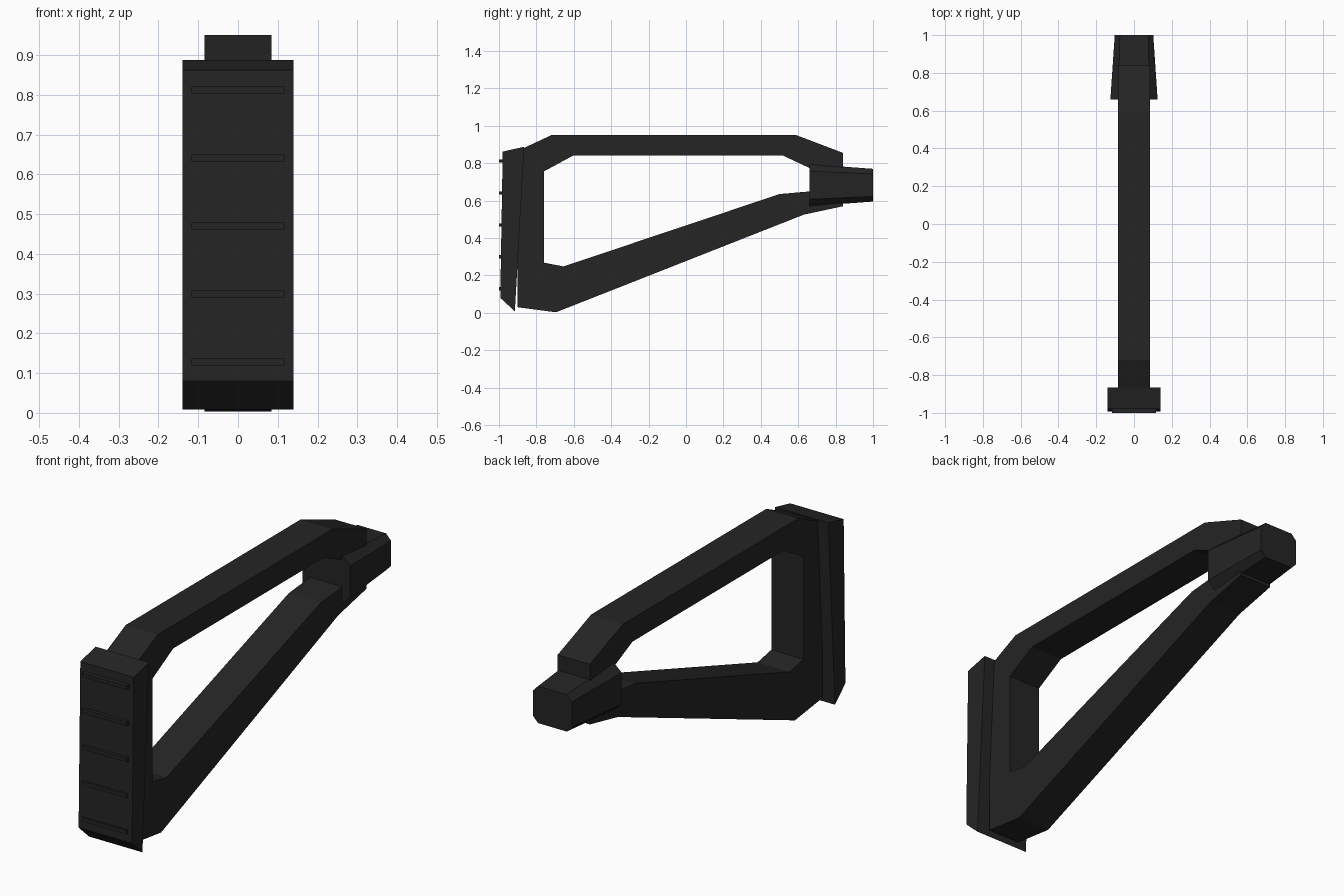
import bpy

if "Cube" in bpy.data.objects:
    bpy.data.objects.remove(bpy.data.objects["Cube"])

black = bpy.data.materials.new("matte black")
black.diffuse_color = (0.018, 0.018, 0.018, 1)
black.use_nodes = True
black.node_tree.nodes["Principled BSDF"].inputs["Base Color"].default_value = black.diffuse_color


def make(name, verts, faces):
    mesh = bpy.data.meshes.new(name)
    mesh.from_pydata(verts, [], faces)
    mesh.materials.append(black)
    obj = bpy.data.objects.new(name, mesh)
    bpy.context.collection.objects.link(obj)
    return obj


def loft(name, rings, closed=False):
    """Join equal rings with quads; cap the ends, or close into a loop."""
    n, m = len(rings[0]), len(rings)
    verts = [p for r in rings for p in r]
    faces = [(k * n + i, k * n + (i + 1) % n,
              (k + 1) % m * n + (i + 1) % n, (k + 1) % m * n + i)
             for k in range(m if closed else m - 1) for i in range(n)]
    if not closed:
        faces += [tuple(reversed(range(n))), tuple(range((m - 1) * n, m * n))]
    obj = make(name, verts, faces)
    # consistent outward normals
    import bmesh
    bm = bmesh.new()
    bm.from_mesh(obj.data)
    bmesh.ops.recalc_face_normals(bm, faces=bm.faces)
    bm.to_mesh(obj.data)
    bm.free()
    return obj


def side(profile, x):
    return [(x, y, z) for y, z in profile]


# open frame: outer and inner outlines in the side plane
outer = [(-0.72, 0.95), (0.59, 0.95), (0.84, 0.855), (0.84, 0.57),
         (0.63, 0.525), (-0.695, 0.003), (-0.90, 0.03), (-0.90, 0.866)]
inner = [(-0.605, 0.84), (0.52, 0.84), (0.67, 0.77), (0.67, 0.65),
         (0.50, 0.635), (-0.655, 0.248), (-0.758, 0.268), (-0.758, 0.757)]
W = 0.084
loft("stock_frame", [side(outer, -W), side(outer, W),
                     side(inner, W), side(inner, -W)], closed=True)

# wide shoulder pad
pad = [(-0.98, 0.862), (-0.865, 0.888), (-0.915, 0.008), (-0.993, 0.08)]
loft("shoulder_pad", [side(pad, -0.14), side(pad, 0.14)])

# grip ribs on the pad
for i in range(5):
    z = 0.128 + 0.171 * i
    rib = [(-1.0, z - 0.009), (-1.0, z + 0.009), (-0.96, z + 0.009), (-0.96, z - 0.009)]
    loft(f"pad_rib_{i + 1}", [side(rib, -0.117), side(rib, 0.117)])


# tapered eight-sided socket at the far end
def octagon(y, w, flat, z0, z1, c):
    half = [(flat, z0), (w, z0 + c), (w, z1 - c), (flat, z1)]
    return [(x, y, z) for x, z in half] + [(-x, y, z) for x, z in reversed(half)]


loft("end_socket", [octagon(0.66, 0.125, 0.083, 0.57, 0.795, 0.037),
                    octagon(1.0, 0.102, 0.075, 0.595, 0.77, 0.028)])
